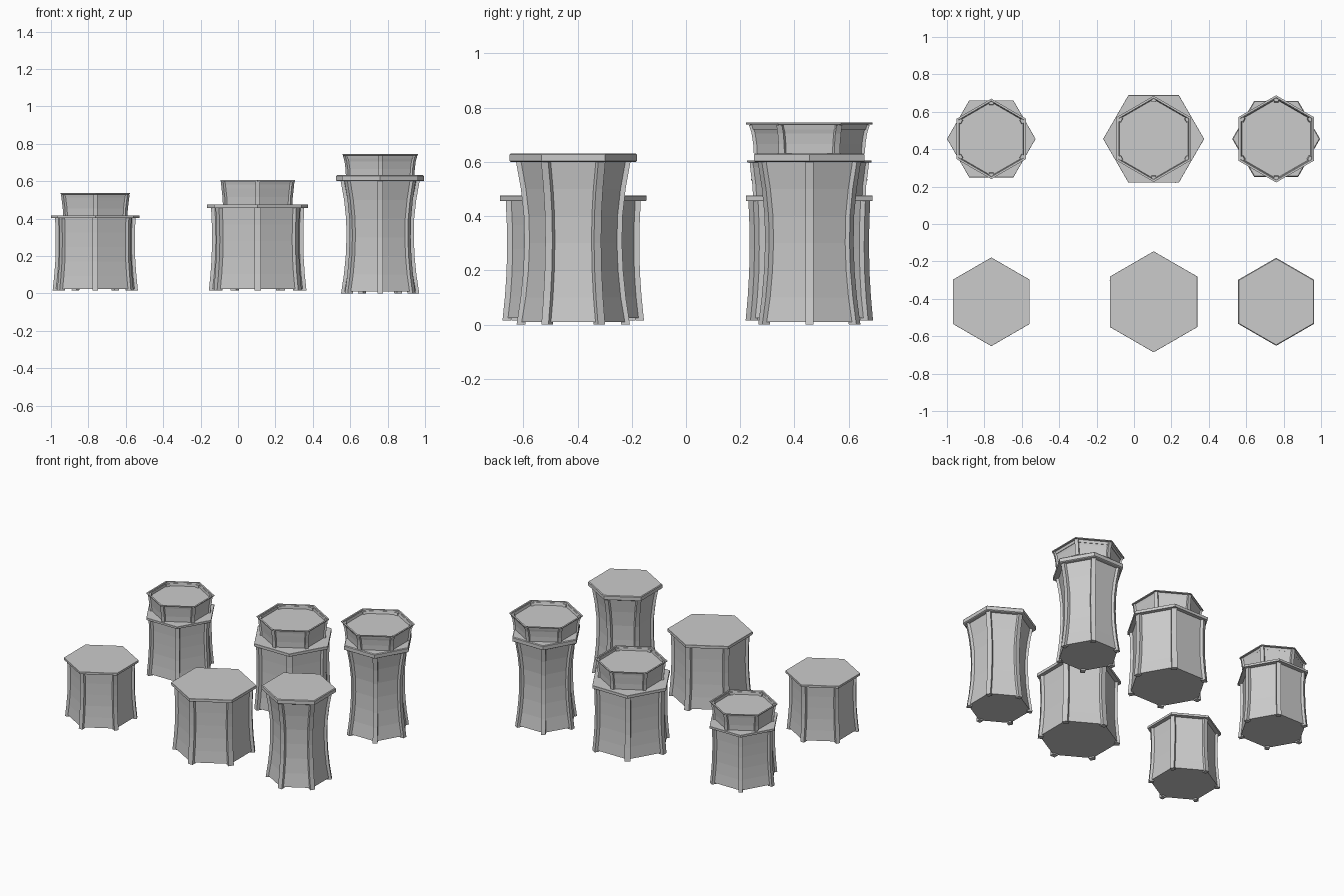
import bpy, bmesh
from math import cos, sin, pi

if "Cube" in bpy.data.objects:
    bpy.data.objects.remove(bpy.data.objects["Cube"])


def make_object(name, bm):
    bmesh.ops.recalc_face_normals(bm, faces=bm.faces)
    mesh = bpy.data.meshes.new(name)
    bm.to_mesh(mesh)
    bm.free()
    ob = bpy.data.objects.new(name, mesh)
    bpy.context.collection.objects.link(ob)
    return ob


def loft(bm, rings):
    """Skin closed rings of points and cap both ends."""
    vs = [[bm.verts.new(p) for p in ring] for ring in rings]
    n = len(vs[0])
    for a, b in zip(vs, vs[1:]):
        for i in range(n):
            j = (i + 1) % n
            bm.faces.new((a[i], a[j], b[j], b[i]))
    bm.faces.new(vs[0][::-1])
    bm.faces.new(vs[-1])


def hex_solid(name, c, profile, start):
    """Six-sided solid from a (corner radius, z) profile."""
    bm = bmesh.new()
    loft(bm, [[(c[0] + r * cos(start + k * pi / 3), c[1] + r * sin(start + k * pi / 3), z)
               for k in range(6)] for r, z in profile])
    return make_object(name, bm)


def corner_posts(name, c, profile, start, width, depth):
    """Six curved posts following the profile at the hexagon corners."""
    bm = bmesh.new()
    w = width / 2
    for k in range(6):
        a = start + k * pi / 3
        ca, sa = cos(a), sin(a)
        loft(bm, [[(c[0] + u * ca - v * sa, c[1] + u * sa + v * ca, z)
                   for u, v in ((r - depth, -w), (r, -w), (r, w), (r - depth, w))]
                  for r, z in profile])
    return make_object(name, bm)


def pedestal(name, c, start, base, top, slab_z, slab_r, radii, width, chamfer):
    """Curved body, corner legs and top slab. radii run from foot to top."""
    n = len(radii) - 1
    prof = [(r, base + (slab_z - base) * i / n) for i, r in enumerate(radii)]
    body = [(r - 0.010, z) for r, z in prof]
    body[0] = (body[0][0], base + 0.009)
    hex_solid(name + "_body", c, body, start)
    corner_posts(name + "_legs", c, prof, start, width, 0.032)
    hex_solid(name + "_slab", c, [(slab_r - chamfer, slab_z), (slab_r, slab_z + 0.003),
                                  (slab_r, top - chamfer), (slab_r - chamfer, top)], start)


def bowl(name, c, z0, z1, r0, r1):
    """Flared planter bowl with thin lip, shallow recess and corner ribs."""
    s = pi / 6
    h = z1 - z0
    wall = [(r0, z0), (r0 + 0.002, z0 + h * 0.3), (r0 + 0.008, z0 + h * 0.65), (r1 - 0.010, z1 - 0.008)]
    shell = [(r - 0.006, z) for r, z in wall]
    shell += [(r1, z1 - 0.006), (r1, z1), (r1 - 0.012, z1), (r1 - 0.018, z1 - 0.025)]
    hex_solid(name + "_bowl", c, shell, s)
    corner_posts(name + "_bowl_ribs", c, wall, s, 0.024, 0.022)


# x, base, slab bottom, slab top, slab radius, leg radii, leg width, chamfer, bowl top, bowl radii
SIZES = {
    "small": (-0.763, 0.015, 0.402, 0.417, 0.237,
              (0.228, 0.220, 0.214, 0.212, 0.212, 0.215), 0.028, 0.001, 0.537, 0.192, 0.215),
    "medium": (0.105, 0.015, 0.456, 0.476, 0.270,
               (0.261, 0.252, 0.246, 0.244, 0.245, 0.249), 0.036, 0.001, 0.605, 0.208, 0.230),
    "tall": (0.760, 0.0, 0.600, 0.632, 0.235,
             (0.209, 0.194, 0.184, 0.180, 0.182, 0.193, 0.211), 0.030, 0.005, 0.745, 0.205, 0.233),
}

for size, (x, base, sz, top, sr, radii, w, ch, bz, br0, br1) in SIZES.items():
    # front row: plain stool, corners facing front and back
    pedestal(size + "_stool", (x, -0.416), pi / 6, base, top, sz, sr, radii, w, ch)
    # back row: pedestal turned by 30 degrees with a planter bowl on top
    back = (x, 0.455)
    pedestal(size + "_planter", back, 0.0, base, top, sz, sr, radii, w, ch)
    bowl(size + "_planter", back, top, bz, br0, br1)
